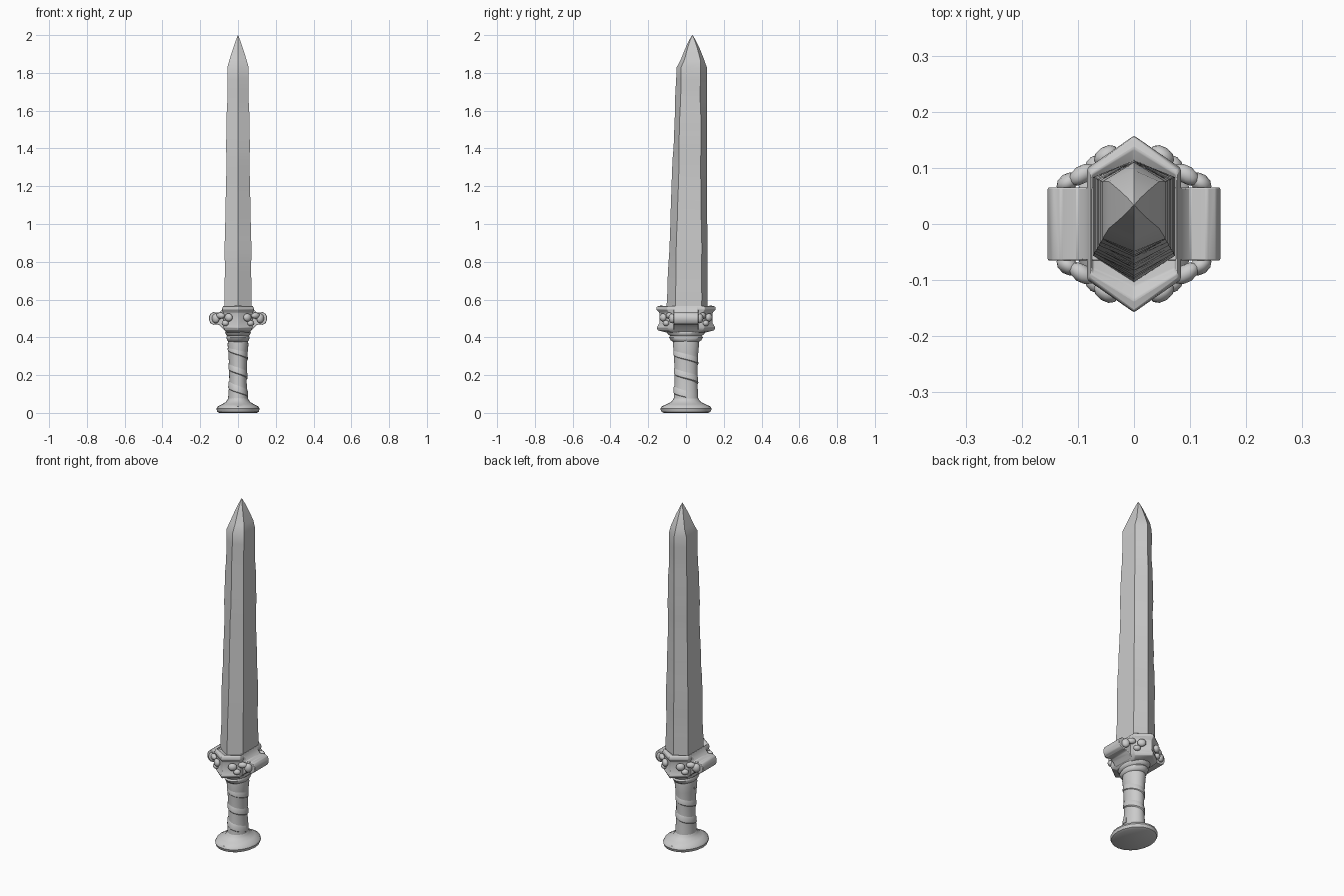
import bpy, bmesh, math, random
from mathutils import Vector

random.seed(4)
cube = bpy.data.objects.get("Cube")
if cube:
    bpy.data.objects.remove(cube, do_unlink=True)

steel = bpy.data.materials.new("plain_grey")
steel.use_nodes = True
GREY = (0.6, 0.6, 0.6, 1)
steel.diffuse_color = GREY
steel.node_tree.nodes["Principled BSDF"].inputs["Base Color"].default_value = GREY


def finish(name, bm, angle=30, bevel=0):
    bmesh.ops.recalc_face_normals(bm, faces=bm.faces[:])
    mesh = bpy.data.meshes.new(name)
    bm.to_mesh(mesh)
    bm.free()
    mesh.materials.append(steel)
    obj = bpy.data.objects.new(name, mesh)
    bpy.context.collection.objects.link(obj)
    if bevel:
        mod = obj.modifiers.new("soft_edges", "BEVEL")
        mod.width, mod.segments = bevel, 2
    bpy.ops.object.select_all(action="DESELECT")
    obj.select_set(True)
    bpy.context.view_layer.objects.active = obj
    bpy.ops.object.shade_smooth_by_angle(angle=math.radians(angle))
    return obj


def loft(rings, bm=None, closed=False):
    """Skin a list of equally long rings of points."""
    bm = bm or bmesh.new()
    rows = [[bm.verts.new(p) for p in ring] for ring in rings]
    n = len(rows[0])
    pairs = list(zip(rows, rows[1:]))
    for a, b in pairs:
        for i in range(n):
            j = (i + 1) % n
            bm.faces.new((a[i], a[j], b[j], b[i]))
    bm.faces.new(rows[0])
    bm.faces.new(rows[-1])
    return bm


def hexagon(z, hx, front, back, s_front, s_back):
    """Ridge points front and back, flat sides between the shoulders."""
    return [(0, front, z), (hx, s_front, z), (hx, s_back, z),
            (0, back, z), (-hx, s_back, z), (-hx, s_front, z)]


def oval(z, rx, ry, n=28):
    return [(rx * math.cos(t), ry * math.sin(t), z)
            for t in (math.tau * i / n for i in range(n))]


# Blade: tapered six-sided bar with slightly battered edges
rings = []
STEPS = 22
for i in range(STEPS + 1):
    t = i / STEPS
    w = random.uniform(-0.002, 0.002)
    rings.append(hexagon(0.5 + 1.33 * t, 0.075 - 0.02 * t + w,
                         -0.104 + 0.054 * t + w, 0.114 - 0.004 * t,
                         -0.06 + 0.035 * t - w, 0.085 - 0.01 * t + w))
for z, hx, half, flat in ((1.87, 0.045, 0.062, 0.042), (1.93, 0.026, 0.038, 0.026),
                          (1.97, 0.012, 0.019, 0.013), (2.0, 0.001, 0.001, 0.0005)):
    rings.append(hexagon(z, hx, 0.034 - half, 0.034 + half, 0.034 - flat, 0.034 + flat))
finish("blade", loft(rings), 25)

# Guard: pointed six-sided block with a rolled rim
block = [(0.425, 0.058, 0.1, 0.07), (0.437, 0.07, 0.15, 0.092), (0.452, 0.077, 0.156, 0.098),
         (0.475, 0.077, 0.142, 0.09), (0.53, 0.079, 0.142, 0.09), (0.548, 0.084, 0.158, 0.1),
         (0.563, 0.08, 0.156, 0.097), (0.568, 0.076, 0.135, 0.088), (0.556, 0.073, 0.112, 0.08)]
finish("guard_block", loft([hexagon(z, hx, -y, y, -s, s) for z, hx, y, s in block]), 40, 0.003)

# Rolled scroll arms on both sides of the guard
outline = [(0.05, 0.562), (0.08, 0.562), (0.087, 0.543), (0.1, 0.53), (0.115, 0.531),
           (0.13, 0.534), (0.146, 0.525), (0.154, 0.508), (0.154, 0.492), (0.146, 0.475),
           (0.13, 0.466), (0.115, 0.469), (0.1, 0.466), (0.085, 0.452), (0.07, 0.435), (0.05, 0.435)]
for side, label in ((1, "left"), (-1, "right")):
    rings = [[(side * x, y, z) for x, z in outline] for y in (-0.065, 0.065)]
    finish("scroll_arm_" + label, loft(rings), 40, 0.003)


# Carved leaves and curls on the four slanting guard faces
def lump(bm, centre, size, turn):
    made = bmesh.ops.create_icosphere(bm, subdivisions=2, radius=1)["verts"]
    c, s = math.cos(turn), math.sin(turn)
    for v in made:
        x, y, z = (v.co[i] * size[i] for i in range(3))
        v.co = Vector((c * x - s * y, s * x + c * y, z)) + Vector(centre)


for sx, side in ((1, "left"), (-1, "right")):
    for sy, end in ((-1, "front"), (1, "back")):
        bm = bmesh.new()
        slant = -sx * sy * math.radians(34)
        for x, y, z, length, height in ((0.05, 0.122, 0.505, 0.024, 0.022),
                                        (0.068, 0.106, 0.475, 0.02, 0.016),
                                        (0.093, 0.088, 0.515, 0.026, 0.017),
                                        (0.118, 0.074, 0.5, 0.022, 0.026)):
            lump(bm, (sx * x, sy * y, z), (length, 0.016, height), slant)
        finish("guard_leaf_%s_%s" % (end, side), bm, 50)

# Collar rings under the guard
collar = [(0.375, 0.05, 0.066), (0.385, 0.058, 0.082), (0.4, 0.062, 0.09), (0.408, 0.058, 0.083),
          (0.414, 0.064, 0.094), (0.428, 0.068, 0.102), (0.44, 0.06, 0.09)]
finish("collar", loft([oval(*r) for r in collar]), 50)

# Grip with a gentle waist
grip = [(0.05, 0.054, 0.066), (0.1, 0.051, 0.064), (0.16, 0.046, 0.06), (0.24, 0.047, 0.061),
        (0.32, 0.051, 0.065), (0.36, 0.055, 0.069), (0.385, 0.053, 0.067)]
finish("grip", loft([oval(*r) for r in grip]), 60)

# Leather strap wound around the grip
bm = bmesh.new()
TURNS, PER = 2.5, 28
rows = []
for i in range(int(TURNS * PER) + 1):
    a = math.tau * i / PER
    z = 0.1 + 0.25 * i / (TURNS * PER)
    waist = 0.006 * math.sin(math.pi * (z - 0.06) / 0.32)
    ring = []
    for dz, out in ((-0.024, -0.004), (-0.016, 0.0035), (0.012, 0.002), (0.022, -0.004)):
        ring.append(((0.053 - waist + out) * math.cos(a), -(0.067 - waist + out) * math.sin(a), z + dz))
    rows.append(ring)
finish("grip_wrap", loft(rows, bm), 40)

# Flared oval pommel
pommel = [(0.0, 0.098, 0.118), (0.006, 0.11, 0.13), (0.022, 0.114, 0.136), (0.034, 0.108, 0.13),
          (0.046, 0.084, 0.102), (0.058, 0.064, 0.08), (0.068, 0.057, 0.071), (0.08, 0.05, 0.064)]
finish("pommel", loft([oval(*r, 20) for r in pommel]), 40)
